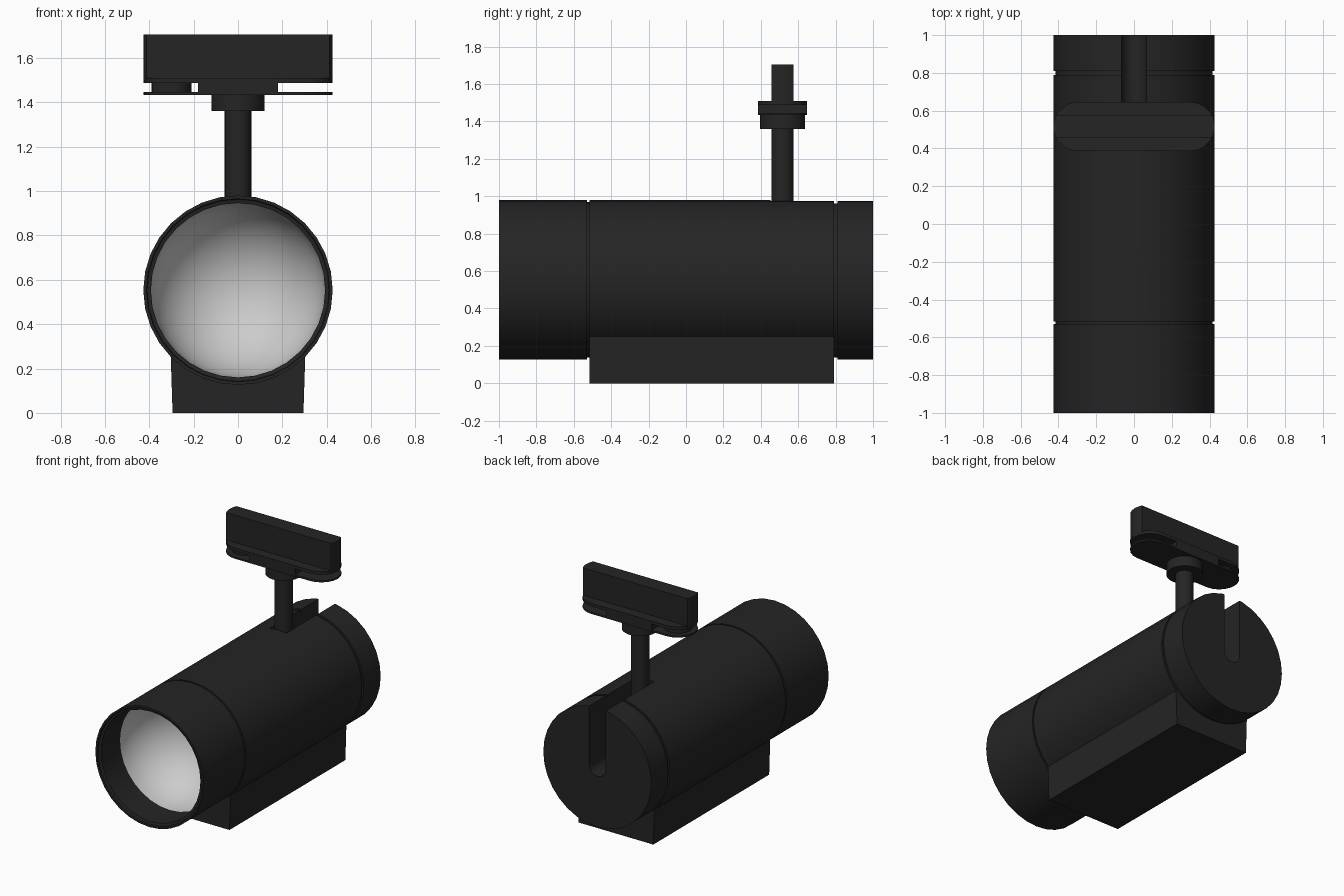
import bpy, bmesh
from math import sin, cos, pi, radians, sqrt
from mathutils import Vector

if "Cube" in bpy.data.objects:
    bpy.data.objects.remove(bpy.data.objects["Cube"])

CZ, R, SY = 0.553, 0.427, 0.516   # body axis height, body radius, stem y


def material(name, v):
    m = bpy.data.materials.new(name)
    m.diffuse_color = (v, v, v, 1)
    m.use_nodes = True
    m.node_tree.nodes["Principled BSDF"].inputs["Base Color"].default_value = m.diffuse_color
    return m


BLACK = material("black_paint", 0.018)
SILVER = material("reflector_grey", 0.6)


def finish(name, bm, mat=BLACK, angle=35):
    bmesh.ops.remove_doubles(bm, verts=bm.verts, dist=1e-5)
    bmesh.ops.recalc_face_normals(bm, faces=bm.faces)
    me = bpy.data.meshes.new(name)
    bm.to_mesh(me)
    bm.free()
    ob = bpy.data.objects.new(name, me)
    bpy.context.collection.objects.link(ob)
    me.materials.append(mat)
    smooth(ob, angle)
    return ob


def smooth(ob, angle=35):
    bpy.ops.object.select_all(action='DESELECT')
    ob.select_set(True)
    bpy.context.view_layer.objects.active = ob
    bpy.ops.object.shade_smooth_by_angle(angle=radians(angle))


def lathe(name, profile, mat=BLACK, closed=False, n=32, angle=35):
    """Turn (radius, y) points round the body axis."""
    bm = bmesh.new()
    rows = [[bm.verts.new((r * cos(2 * pi * i / n), y, CZ + r * sin(2 * pi * i / n)))
             for i in range(n)] for r, y in profile]
    pairs = list(zip(rows, rows[1:])) + ([(rows[-1], rows[0])] if closed else [])
    for a, b in pairs:
        for i in range(n):
            j = (i + 1) % n
            bm.faces.new((a[i], a[j], b[j], b[i]))
    return finish(name, bm, mat, angle)


def prism(name, pts, direction):
    """Extrude a closed outline of 3D points along a vector."""
    bm = bmesh.new()
    face = bm.faces.new([bm.verts.new(p) for p in pts])
    ext = bmesh.ops.extrude_face_region(bm, geom=[face])
    bmesh.ops.translate(bm, vec=Vector(direction),
                        verts=[v for v in ext["geom"] if isinstance(v, bmesh.types.BMVert)])
    return finish(name, bm)


def disc(name, x, y, r, z0, z1, n=24):
    pts = [(x + r * cos(2 * pi * i / n), y + r * sin(2 * pi * i / n), z0) for i in range(n)]
    return prism(name, pts, (0, 0, z1 - z0))


def oblong(name, z0, z1, half_y=0.13, n=10):
    """Plate with round ends, optionally narrowed in y."""
    r, ends = 0.13, R - 0.13
    right = []
    for i in range(n + 1):
        y = half_y * sin(-pi / 2 + pi * i / n)
        right.append((ends + sqrt(max(0, r * r - y * y)), y))
    pts = right + [(-x, -y) for x, y in right]
    return prism(name, [(x, SY + y, z0) for x, y in pts], (0, 0, z1 - z0))


# Lamp head: front bezel, bowl reflector, main housing with grooves, rear cap
lathe("front_bezel", [(R, -1), (R, -0.53), (0.393, -0.53), (0.393, -0.985),
                      (0.41, -0.99), (0.413, -1)], closed=True)
lathe("reflector", [(0.393 * cos(t * pi / 24), -0.77 + 0.39 * sin(t * pi / 24))
                    for t in range(13)], SILVER, angle=60)
housing = lathe("main_housing", [(0, -0.35), (0.38, -0.35), (0.38, -0.535), (0.415, -0.535),
                                 (0.415, -0.517), (R, -0.517), (R, 0.79), (0.415, 0.79),
                                 (0.415, 0.8), (0, 0.8)])
cap = lathe("rear_cap", [(0, 0.8), (0.415, 0.8), (0.415, 0.81), (R, 0.81), (R, 1), (0, 1)])

# Slot for the swivelling stem, round at the bottom
w = 0.065
outline = [(-w, 1.2)] + [(w * cos(pi + pi * i / 12), CZ + w * sin(pi + pi * i / 12))
                         for i in range(13)] + [(w, 1.2)]
cutter = prism("slot_cutter", [(x, 0.452, z) for x, z in outline], (0, 0.7, 0))
for ob in (housing, cap):
    mod = ob.modifiers.new("slot", 'BOOLEAN')
    mod.operation, mod.solver, mod.object = 'DIFFERENCE', 'EXACT', cutter
    bpy.ops.object.select_all(action='DESELECT')
    bpy.context.view_layer.objects.active = ob
    ob.select_set(True)
    bpy.ops.object.modifier_apply(modifier=mod.name)
    smooth(ob)
bpy.data.objects.remove(cutter)

# Driver box under the housing
prism("driver_box", [(-0.295, -0.517, 0), (0.295, -0.517, 0), (0.303, -0.517, 0.25),
                     (-0.303, -0.517, 0.25)], (0, 1.307, 0))

# Stem and collar
disc("stem", 0, SY, 0.06, 0.5, 1.4, 16)
disc("collar", 0, SY, 0.12, 1.36, 1.436)

# Track adapter: two plates with spacer and locking lever between, bar on top
oblong("lower_plate", 1.434, 1.446)
prism("plate_spacer", [(x, y, 1.44) for x, y in
                       ((-0.18, SY - 0.13), (0.18, SY - 0.13), (0.18, SY + 0.13), (-0.18, SY + 0.13))],
      (0, 0, 0.055))
disc("locking_lever", -0.3, SY, 0.09, 1.44, 1.495)
oblong("upper_plate", 1.488, 1.51)
oblong("track_bar", 1.5, 1.705, half_y=0.059)
